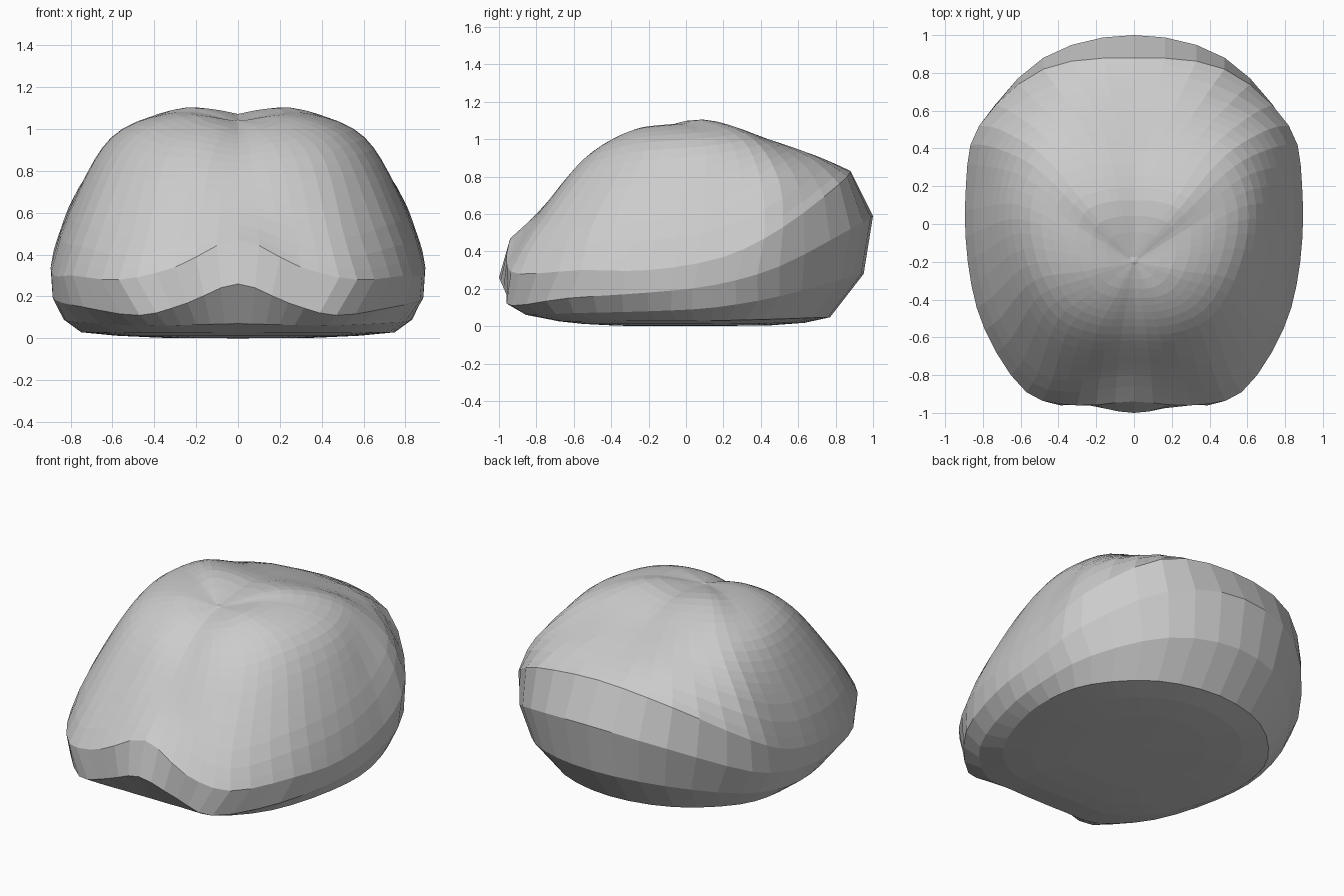
import bpy, bmesh
from mathutils import Vector

if "Cube" in bpy.data.objects:
    bpy.data.objects.remove(bpy.data.objects["Cube"])

# Half outlines (front centre -> back centre) of the tilted rings, bottom to top
HALF_RINGS = [
    [(0, -.87, .07), (.2, -.86, .065), (.42, -.83, .06), (.66, -.6, .07), (.8, -.2, .08),
     (.83, .15, .1), (.74, .5, .16), (.43, .83, .25), (0, .95, .28)],
    [(0, -1, .26), (.24, -.96, .17), (.47, -.93, .11), (.74, -.63, .15), (.87, -.2, .18),
     (.88, .15, .22), (.82, .5, .32), (.48, .88, .52), (0, 1, .59)],
    [(0, -.94, .47), (.3, -.96, .34), (.57, -.89, .28), (.79, -.56, .3), (.88, -.2, .3),
     (.89, .2, .37), (.82, .52, .53), (.48, .82, .76), (0, .88, .83)],
    [(0, -.8, .6), (.27, -.83, .53), (.51, -.79, .48), (.71, -.5, .54), (.8, -.15, .57),
     (.8, .2, .63), (.71, .5, .77), (.38, .68, .89), (0, .72, .9)],
    [(0, -.58, .84), (.2, -.58, .86), (.4, -.5, .88), (.53, -.3, .93), (.6, -.05, .95),
     (.59, .17, .97), (.48, .36, 1.0), (.23, .44, 1.0), (0, .45, .99)],
]
TOP_POLE = Vector((0, -.2, 1.045))
BOTTOM_POLE = Vector((0, .08, 0))


def spline(p0, p1, p2, p3, t):
    return .5 * (2 * p1 + (p2 - p0) * t + (2 * p0 - 5 * p1 + 4 * p2 - p3) * t * t
                 + (3 * p1 - p0 - 3 * p2 + p3) * t ** 3)


def full_ring(half, steps=3):
    """Mirror a half outline and smooth it into a closed loop."""
    pts = [Vector(p) for p in half]
    pts += [Vector((-p.x, p.y, p.z)) for p in reversed(pts[1:-1])]
    n = len(pts)
    return [spline(pts[i - 1], pts[i], pts[(i + 1) % n], pts[(i + 2) % n], s / steps)
            for i in range(n) for s in range(steps)]


def between(a, b, c, d, steps):
    """Smooth in-between rings from b up to (not including) c."""
    return [[spline(p, q, r, s, k / steps) for p, q, r, s in zip(a, b, c, d)]
            for k in range(steps)]


low, rim_low, rim, mid, high = [full_ring(h) for h in HALF_RINGS]
count = len(low)

# Nearly flat underside
under = []
for fx, fy, z, fz in ((.45, .45, .002, .01), (.7, .65, .01, .03), (.9, .8, .02, .1)):
    under.append([Vector((p.x * fx, .05 + (p.y - .05) * fy, z + p.z * fz)) for p in low])

# Crown with two shallow lobes, ending in a slight dimple
crown = []
for p in high:
    q = TOP_POLE.lerp(p, .5)
    q.z += .03 + .15 * min(abs(q.x), .3) + .2 * max(q.y, 0)
    crown.append(q)
pole_ring = [TOP_POLE.lerp(p, .04) for p in high]

rings = under + [low, rim_low]
rings += between(rim, rim, mid, high, 3)
rings += between(rim, mid, high, crown, 6)
rings += between(mid, high, crown, pole_ring, 5)
rings += between(high, crown, pole_ring, pole_ring, 4)
rings.append(pole_ring)

# Skin the rings
bm = bmesh.new()
loops = [[bm.verts.new(p) for p in r] for r in rings]
for a, b in zip(loops, loops[1:]):
    for i in range(count):
        j = (i + 1) % count
        bm.faces.new((a[i], a[j], b[j], b[i]))
top, bottom = bm.verts.new(TOP_POLE), bm.verts.new(BOTTOM_POLE)
for i in range(count):
    j = (i + 1) % count
    bm.faces.new((loops[-1][i], loops[-1][j], top))
    bm.faces.new((loops[0][j], loops[0][i], bottom))
bmesh.ops.recalc_face_normals(bm, faces=bm.faces[:])

mesh = bpy.data.meshes.new("rounded_shell")
bm.to_mesh(mesh)
bm.free()
shell = bpy.data.objects.new("rounded_shell", mesh)
bpy.context.collection.objects.link(shell)
